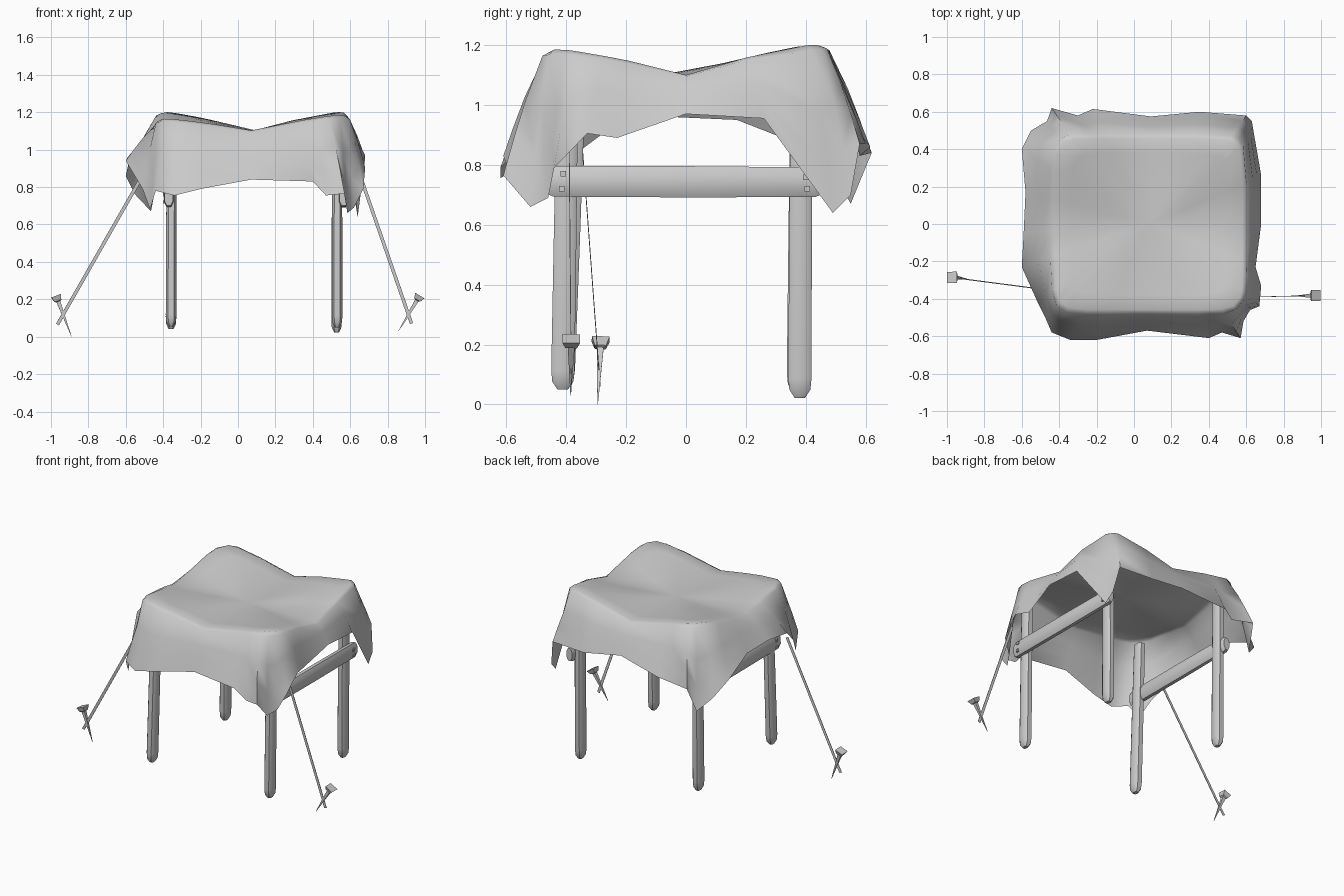
import bpy, bmesh, math
from mathutils import Vector

default = bpy.data.objects.get("Cube")
if default:
    bpy.data.objects.remove(default, do_unlink=True)

GREY = (0.6, 0.6, 0.6, 1.0)
mat = bpy.data.materials.new("plain grey")
mat.use_nodes = True
mat.diffuse_color = GREY
mat.node_tree.nodes["Principled BSDF"].inputs["Base Color"].default_value = GREY


def finish(name, bm, angle):
    """Turn a bmesh into a named, shaded object."""
    mesh = bpy.data.meshes.new(name)
    bm.to_mesh(mesh)
    bm.free()
    mesh.materials.append(mat)
    obj = bpy.data.objects.new(name, mesh)
    bpy.context.collection.objects.link(obj)
    bpy.ops.object.select_all(action="DESELECT")
    obj.select_set(True)
    bpy.context.view_layer.objects.active = obj
    bpy.ops.object.shade_smooth_by_angle(angle=math.radians(angle))
    return obj


def squarish(value, power):
    return math.copysign(abs(value) ** power, value)


def loft(name, start, end, profile, width, depth, sides, power=1.0, angle=40):
    """Sweep a polygon from start to end; profile holds (fraction, scale).
    A power below one makes the section boxier."""
    start, end = Vector(start), Vector(end)
    axis = (end - start).normalized()
    across = Vector((1, 0, 0))
    across = (across - axis * across.dot(axis)).normalized()
    other = axis.cross(across)
    bm = bmesh.new()
    rings = []
    for frac, scale in profile:
        middle = start.lerp(end, frac)
        ring = []
        for i in range(sides):
            t = math.tau * (i + 0.5) / sides
            ring.append(bm.verts.new(
                middle + across * (squarish(math.cos(t), power) * width * scale)
                + other * (squarish(math.sin(t), power) * depth * scale)))
        rings.append(ring)
    for low, high in zip(rings, rings[1:]):
        for i in range(sides):
            j = (i + 1) % sides
            bm.faces.new((low[i], low[j], high[j], high[i]))
    bm.faces.new(rings[0][::-1])
    bm.faces.new(rings[-1])
    bmesh.ops.recalc_face_normals(bm, faces=bm.faces)
    return finish(name, bm, angle)


# Draped cloth: the ragged hem, walked around from the front right-hand corner
HEM = [
    (-.47, -.51, .68), (-.44, -.58, .78), (-.34, -.62, .755), (-.2, -.62, .79),
    (.07, -.57, .84), (.4, -.61, .83), (.47, -.58, .755), (.57, -.61, .765),
    (.585, -.52, .66), (.62, -.46, .69), (.67, -.44, .79), (.68, -.33, .905),
    (.65, -.23, .89), (.68, 0, .97), (.68, .26, .955), (.64, .49, .64),
    (.63, .55, .7), (.6, .58, .87), (.35, .6, .87), (.09, .575, .91),
    (-.22, .615, .86), (-.3, .58, .83), (-.44, .62, .84), (-.465, .55, .67),
    (-.55, .5, .76), (-.6, .4, .86), (-.58, .17, .95), (-.59, -.05, .96),
    (-.6, -.23, .94), (-.51, -.43, .79),
]
CENTRE = Vector((0.08, 0, 1.1))
HALF_X, HALF_Y = 0.515, 0.472


def top_point(hem, r):
    """Point on the sagging top, r = 1 at the rim above this hem point."""
    u, v = (hem.x - CENTRE.x) / 0.62, hem.y / 0.6
    size = (abs(u) ** 10 + abs(v) ** 10) ** 0.1
    u, v = u / size, v / size
    lift = 0.118 * abs(u * v) ** 0.8 * r ** 1.5
    if v < 0:                     # the front corners sit a little lower
        lift *= 0.65 if u < 0 else 0.85
    return CENTRE + Vector((u * HALF_X * r, v * HALF_Y * r, lift))


def skirt_point(hem, t):
    """Point between rim (t = 0) and hem (t = 1), bulging outward."""
    rim = top_point(hem, 1)
    point = rim.lerp(hem, t ** 0.8)
    point.z = rim.z + (hem.z - rim.z) * t
    return point


bm = bmesh.new()
hub = bm.verts.new(CENTRE)
hems = [Vector(p) for p in HEM]
rows = [[bm.verts.new(top_point(h, r)) for h in hems] for r in (0.4, 0.8, 0.97)]
rows += [[bm.verts.new(skirt_point(h, t)) for h in hems] for t in (0.04, 0.4, 0.7, 1)]
count = len(hems)
for i in range(count):
    j = (i + 1) % count
    bm.faces.new((hub, rows[0][i], rows[0][j]))
    for inner, outer in zip(rows, rows[1:]):
        bm.faces.new((inner[i], outer[i], outer[j], inner[j]))
finish("canopy_cloth", bm, 75)

# Four rough-cut wooden posts
POST = [(0, 0.45), (0.025, 0.9), (0.06, 1), (0.5, 0.97), (1, 0.9)]
posts = {
    "front_right_post": ((-.358, -.412, .055), (-.355, -.37, 1.09)),
    "front_left_post": ((.53, -.412, .05), (.53, -.395, 1.09)),
    "back_right_post": ((-.358, .375, .04), (-.355, .385, 1.13)),
    "back_left_post": ((.527, .38, .022), (.53, .385, 1.13)),
}
for name, (foot, head) in posts.items():
    loft(name, foot, head, POST, 0.03, 0.041, 8, 0.65)

# Side beams with square bolt heads near each end
BEAM = [(0, 0.85), (0.02, 0.98), (0.5, 1), (0.98, 0.95), (1, 0.8)]
for side, x, out in (("left", .565, 1), ("right", -.37, -1)):
    loft(side + "_beam", (x, -.46, .745), (x, .45, .742), BEAM, 0.028, 0.056, 8, 0.9)
    for k, (y, z) in enumerate(((-.41, .77), (-.415, .72), (.405, .72), (.4, .758))):
        bm = bmesh.new()
        bmesh.ops.create_cube(bm, size=0.018)
        bmesh.ops.translate(bm, verts=bm.verts, vec=(x + out * 0.023, y, z))
        finish(f"{side}_beam_bolt_{k + 1}", bm, 30)

# Guy ropes: thin straps from under the cloth down to the pegs
STRAP = [(0, 1), (1, 1)]
loft("left_rope", (.928, -.383, .07), (.655, -.39, .855), STRAP, 0.013, 0.002, 4)
loft("right_rope", (-.965, -.287, .065), (-.52, -.345, .845), STRAP, 0.013, 0.002, 4)

# Pegs: tapered spikes with flared square heads
PEG = [(0, 0.03), (0.86, 0.38), (0.88, 0.65), (1, 1)]
loft("left_peg", (.858, -.385, .03), (.972, -.383, .22), PEG, 0.04, 0.042, 4, angle=30)
loft("right_peg", (-.89, -.295, 0), (-.972, -.285, .218), PEG, 0.04, 0.042, 4, angle=30)
